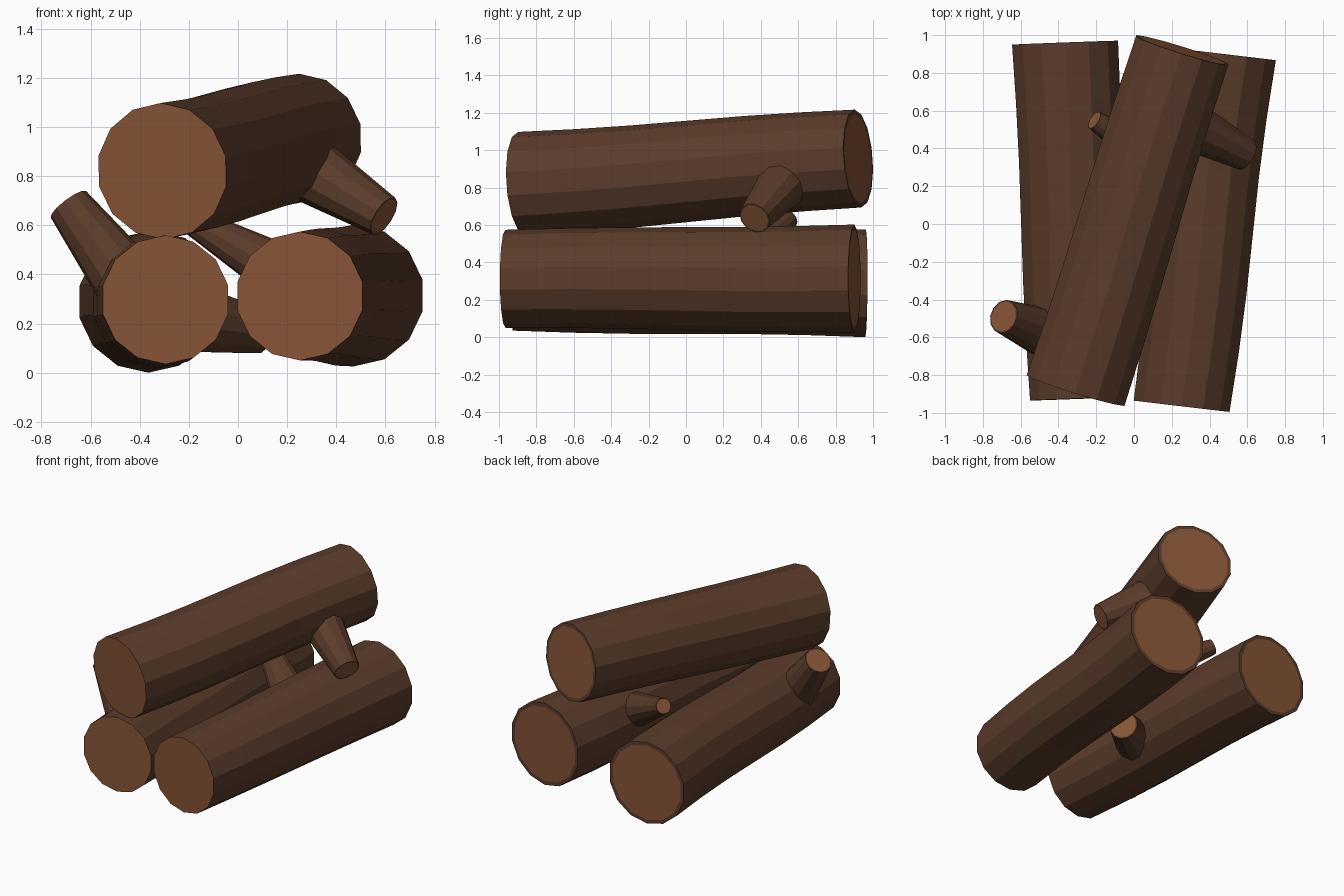
import bpy, bmesh, math
from mathutils import Vector

if "Cube" in bpy.data.objects:
    bpy.data.objects.remove(bpy.data.objects["Cube"])


def material(name, color):
    m = bpy.data.materials.new(name)
    m.diffuse_color = (*color, 1)
    m.use_nodes = True
    m.node_tree.nodes["Principled BSDF"].inputs["Base Color"].default_value = m.diffuse_color
    return m


BARK = material("bark", (0.105, 0.045, 0.024))
WOOD = material("cut_wood", (0.24, 0.09, 0.037))


def wooden_piece(name, start, end, r0, r1, sides, rings, rim, bend=(0, 0)):
    """Tapered, slightly wavy faceted tube with a bark rim around each cut end."""
    start, end = Vector(start), Vector(end)
    axis = (end - start).normalized()
    side = axis.cross(Vector((0, 0, 1))).normalized()
    up = side.cross(axis)
    bm = bmesh.new()
    loops = []
    for k in range(rings + 1):
        t = k / rings
        # wobble vanishes at both ends
        w = math.sin(2 * math.pi * t)
        c = start.lerp(end, t) + (side * bend[0] + up * bend[1]) * w
        r = r0 + (r1 - r0) * t
        loop = []
        for i in range(sides):
            a = 2 * math.pi * (i + 0.5) / sides
            loop.append(bm.verts.new(c + (side * math.cos(a) + up * math.sin(a)) * r))
        loops.append(loop)
    for a, b in zip(loops, loops[1:]):
        for i in range(sides):
            j = (i + 1) % sides
            bm.faces.new((a[i], a[j], b[j], b[i]))
    # cut ends: inset a light disc inside the bark rim
    caps = [bm.faces.new(loops[0]), bm.faces.new(loops[-1])]
    for f in caps:
        f.material_index = 1
    for f, r in zip(caps, (r0, r1)):
        ring = bmesh.ops.inset_region(bm, faces=[f], thickness=r * rim, use_even_offset=True)
        for g in ring["faces"]:
            g.material_index = 0
    bmesh.ops.recalc_face_normals(bm, faces=bm.faces)
    me = bpy.data.meshes.new(name)
    bm.to_mesh(me)
    bm.free()
    me.materials.append(BARK)
    me.materials.append(WOOD)
    ob = bpy.data.objects.new(name, me)
    bpy.context.collection.objects.link(ob)


# Logs: start, end, radii, wobble
LOGS = [
    ("left_log", (-0.295, -0.925, 0.297), (-0.365, 0.96, 0.288), 0.262, 0.288, (-0.006, -0.006)),
    ("right_log", (0.252, -0.965, 0.312), (0.472, 0.9, 0.314), 0.262, 0.288, (0.009, 0.004)),
    ("top_log", (-0.308, -0.878, 0.82), (0.255, 0.92, 0.955), 0.278, 0.262, (0.004, -0.006)),
]
for name, a, b, r0, r1, bend in LOGS:
    wooden_piece(name, a, b, r0, r1, 14, 6, 0.085, bend)

# Cut branch stubs: root inside a log, tip, radii
STUBS = [
    ("left_log_upper_stub", (-0.41, -0.60, 0.315), (-0.69, -0.49, 0.685), 0.145, 0.09),
    ("left_log_inner_stub", (-0.20, -0.20, 0.22), (0.09, 0.0, 0.17), 0.14, 0.095),
    ("right_log_stub", (0.21, 0.28, 0.39), (-0.21, 0.55, 0.63), 0.12, 0.052),
    ("top_log_stub", (0.27, 0.535, 0.84), (0.593, 0.367, 0.637), 0.14, 0.088),
]
for name, a, b, r0, r1 in STUBS:
    wooden_piece(name, a, b, r0, r1, 12, 2, 0.1)
